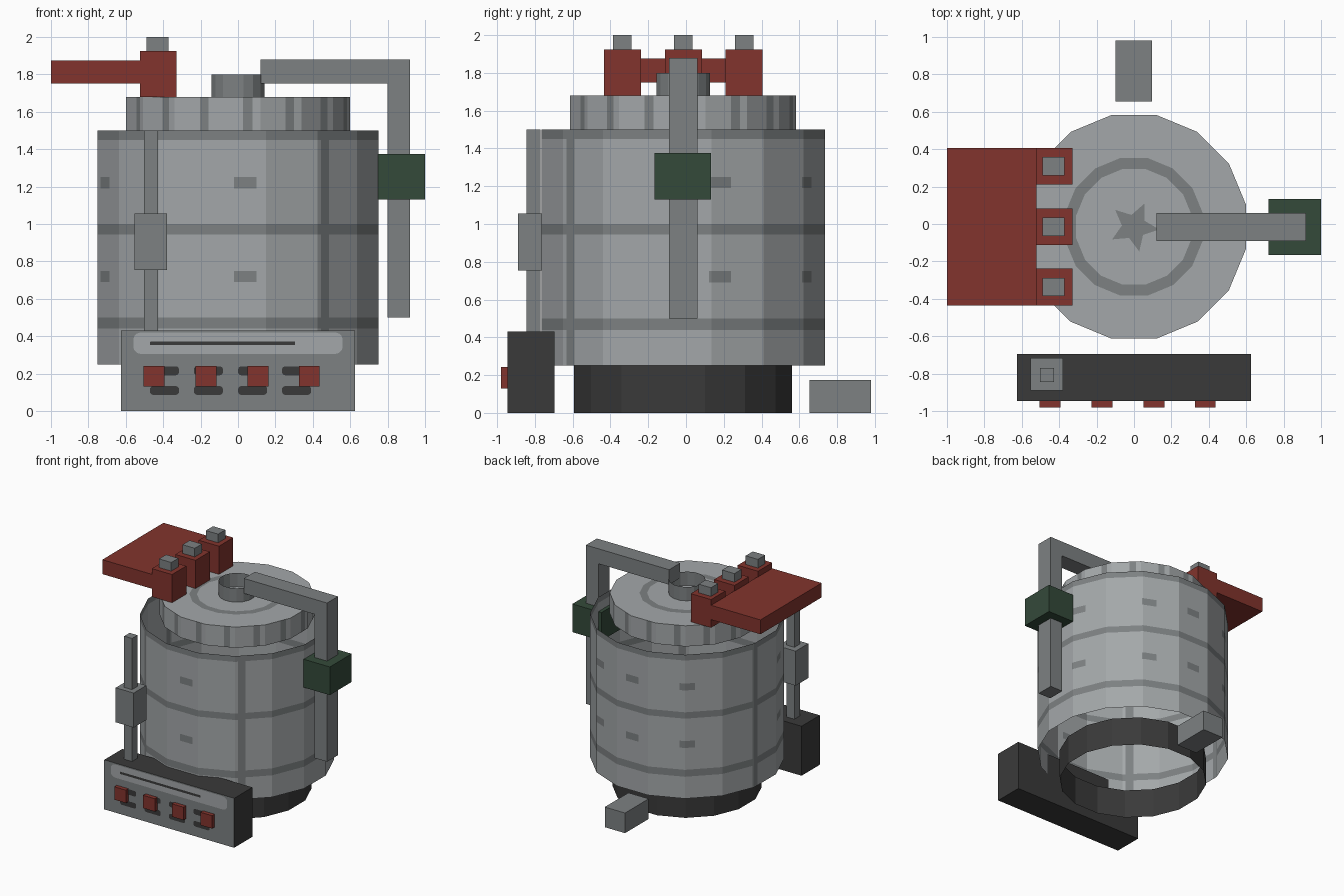
import bpy, bmesh
from math import sin, cos, pi, radians

cube = bpy.data.objects.get("Cube")
if cube:
    bpy.data.objects.remove(cube)

SIDES = 16
STEP = 360 / SIDES
CY = -0.015  # y of the vessel axis


def material(name, r, g, b):
    m = bpy.data.materials.new(name)
    m.use_nodes = True
    m.diffuse_color = (r, g, b, 1)
    m.node_tree.nodes["Principled BSDF"].inputs["Base Color"].default_value = (r, g, b, 1)
    return m


light = material("light steel", 0.37, 0.39, 0.40)
grey = material("grey steel", 0.205, 0.22, 0.225)
dark = material("dark iron", 0.042, 0.042, 0.042)
red = material("red paint", 0.223, 0.034, 0.026)
green = material("green paint", 0.034, 0.068, 0.042)


def finish(name, bm, *mats):
    mesh = bpy.data.meshes.new(name)
    bm.to_mesh(mesh)
    bm.free()
    for m in mats:
        mesh.materials.append(m)
    ob = bpy.data.objects.new(name, mesh)
    bpy.context.collection.objects.link(ob)
    return ob


def box(name, xs, ys, zs, mat):
    bm = bmesh.new()
    bmesh.ops.create_cube(bm, size=1)
    for v in bm.verts:
        v.co = [lo + (c + 0.5) * (hi - lo) for c, (lo, hi) in zip(v.co, (xs, ys, zs))]
    return finish(name, bm, mat)


def on_polygon(angle, radius):
    """Point on the many-sided outline at an angle in degrees."""
    off = (angle + STEP / 2) % STEP - STEP / 2
    r = radius * cos(pi / SIDES) / cos(radians(off))
    return r * cos(radians(angle)), CY + r * sin(radians(angle))


def shell(name, radius, levels, mats, marks=(), bands=()):
    """Open wall; marks are (angle, half width, z low, z high) painted areas."""
    angles = {round((k + 0.5) * STEP, 3) for k in range(SIDES)}
    levels = set(levels)
    for a, h, lo, hi in marks:
        angles |= {round((a - h) % 360, 3), round((a + h) % 360, 3)}
        levels |= {lo, hi}
    for lo, hi in bands:
        levels |= {lo, hi}
    angles, levels = sorted(angles), sorted(levels)
    bm = bmesh.new()
    rows = [[bm.verts.new((*on_polygon(a, radius), z)) for a in angles] for z in levels]
    for i in range(len(levels) - 1):
        z = (levels[i] + levels[i + 1]) / 2
        for j in range(len(angles)):
            k = (j + 1) % len(angles)
            mid = angles[j] + ((angles[k] - angles[j]) % 360) / 2
            f = bm.faces.new((rows[i][j], rows[i][k], rows[i + 1][k], rows[i + 1][j]))
            painted = any(lo < z < hi for lo, hi in bands) or any(
                abs((mid - a + 180) % 360 - 180) < h and lo < z < hi
                for a, h, lo, hi in marks)
            f.material_index = int(painted)
    return finish(name, bm, *mats)


# Tank wall with painted hoops, seams and small slots
seams = [(a, 2.3, 0.25, 1.5) for a in (-52, -128, 170)]
slots = [(a, 4.6, z - 0.03, z + 0.03) for a in (15, 60, 90, 125, 199, 273) for z in (0.72, 1.22)]
shell("tank_wall", 0.765, (0.25, 1.5), (light, grey), seams + slots,
      ((0.44, 0.5), (0.945, 1.0), (1.45, 1.5)))
shell("base_ring", 0.588, (0, 0.25), (dark,))

# Lid: striped rim, top with a painted ring, open neck
stripes = [(k * STEP + 5, 2.4, 1.5, 1.68) for k in range(SIDES)]
shell("lid_rim", 0.61, (1.5, 1.68), (light, grey), stripes)

bm = bmesh.new()
rings = [[bm.verts.new((*on_polygon((k + 0.5) * STEP, r), 1.68)) for k in range(SIDES)]
         for r in (0.61, 0.375, 0.315)]
for n, (outer, inner) in enumerate(zip(rings, rings[1:])):
    for k in range(SIDES):
        m = (k + 1) % SIDES
        bm.faces.new((outer[k], outer[m], inner[m], inner[k])).material_index = n
bm.faces.new(rings[2])
finish("lid_top", bm, light, grey)

bm = bmesh.new()
star = []
for k in range(10):
    r, a = (0.135 if k % 2 else 0.065), radians(k * 36 + 30)
    star.append(bm.verts.new((r * cos(a), CY + r * sin(a), 1.684)))
bm.faces.new(star)
finish("lid_star", bm, grey)
shell("lid_neck", 0.145, (1.66, 1.8), (grey,))

# Red shelf with three capped brackets
box("shelf", (-1, -0.52), (-0.435, 0.405), (1.75, 1.875), red)
for side, y in (("front", -0.337), ("middle", -0.014), ("back", 0.308)):
    box(side + "_bracket", (-0.525, -0.33), (y - 0.098, y + 0.098), (1.68, 1.925), red)
    box(side + "_bracket_cap", (-0.49, -0.372), (y - 0.049, y + 0.049), (1.925, 2.0), grey)

# Square pipe bent over the lid, held by a green clamp
bm = bmesh.new()
profile = ((0.12, 1.75), (0.8, 1.75), (0.8, 0.5), (0.92, 0.5), (0.92, 1.88), (0.12, 1.88))
face = bm.faces.new([bm.verts.new((x, -0.09, z)) for x, z in profile])
ext = bmesh.ops.extrude_face_region(bm, geom=[face])
bmesh.ops.translate(bm, vec=(0, 0.15, 0),
                    verts=[g for g in ext["geom"] if isinstance(g, bmesh.types.BMVert)])
bmesh.ops.recalc_face_normals(bm, faces=bm.faces)
finish("pipe", bm, grey)
box("pipe_clamp", (0.72, 1.0), (-0.167, 0.133), (1.13, 1.375), green)

# Upright rod with its sleeve, and the block behind
box("rod", (-0.503, -0.428), (-0.845, -0.77), (0.43, 1.5), grey)
box("rod_sleeve", (-0.553, -0.38), (-0.89, -0.717), (0.755, 1.055), grey)
box("rear_block", (-0.1, 0.095), (0.655, 0.98), (0, 0.175), grey)

# Control box with a grey front
control = box("control_box", (-0.625, 0.625), (-0.945, -0.695), (0, 0.43), dark)
control.data.materials.append(grey)
for p in control.data.polygons:
    p.material_index = int(p.normal.y < -0.5)


def plate(name, x0, x1, z0, z1, y, corner, mat):
    """Thin rounded plate on the control box front."""
    bm = bmesh.new()
    outline = []
    corners = ((x1, z1, -1, -1), (x0, z1, 1, -1), (x0, z0, 1, 1), (x1, z0, -1, 1))
    for q, (x, z, sx, sz) in enumerate(corners):
        for s in range(4):
            a = (q + s / 3) * pi / 2
            outline.append(bm.verts.new((x + corner * (sx + cos(a)), y,
                                         z + corner * (sz + sin(a)))))
    bm.faces.new(outline)
    finish(name, bm, mat)


plate("label_plate", -0.56, 0.56, 0.305, 0.42, -0.948, 0.04, light)
plate("label_line", -0.47, 0.305, 0.352, 0.372, -0.951, 0.004, dark)
for n, (button, slot) in enumerate(((-0.448, -0.393), (-0.17, -0.158), (0.106, 0.078), (0.381, 0.313)), 1):
    box(f"button_{n}", (button - 0.056, button + 0.056), (-0.98, -0.945), (0.13, 0.242), red)
    for row, z in (("lower", 0.11), ("upper", 0.215)):
        plate(f"{row}_slot_{n}", slot - 0.078, slot + 0.078, z - 0.024, z + 0.024, -0.948, 0.018, dark)
